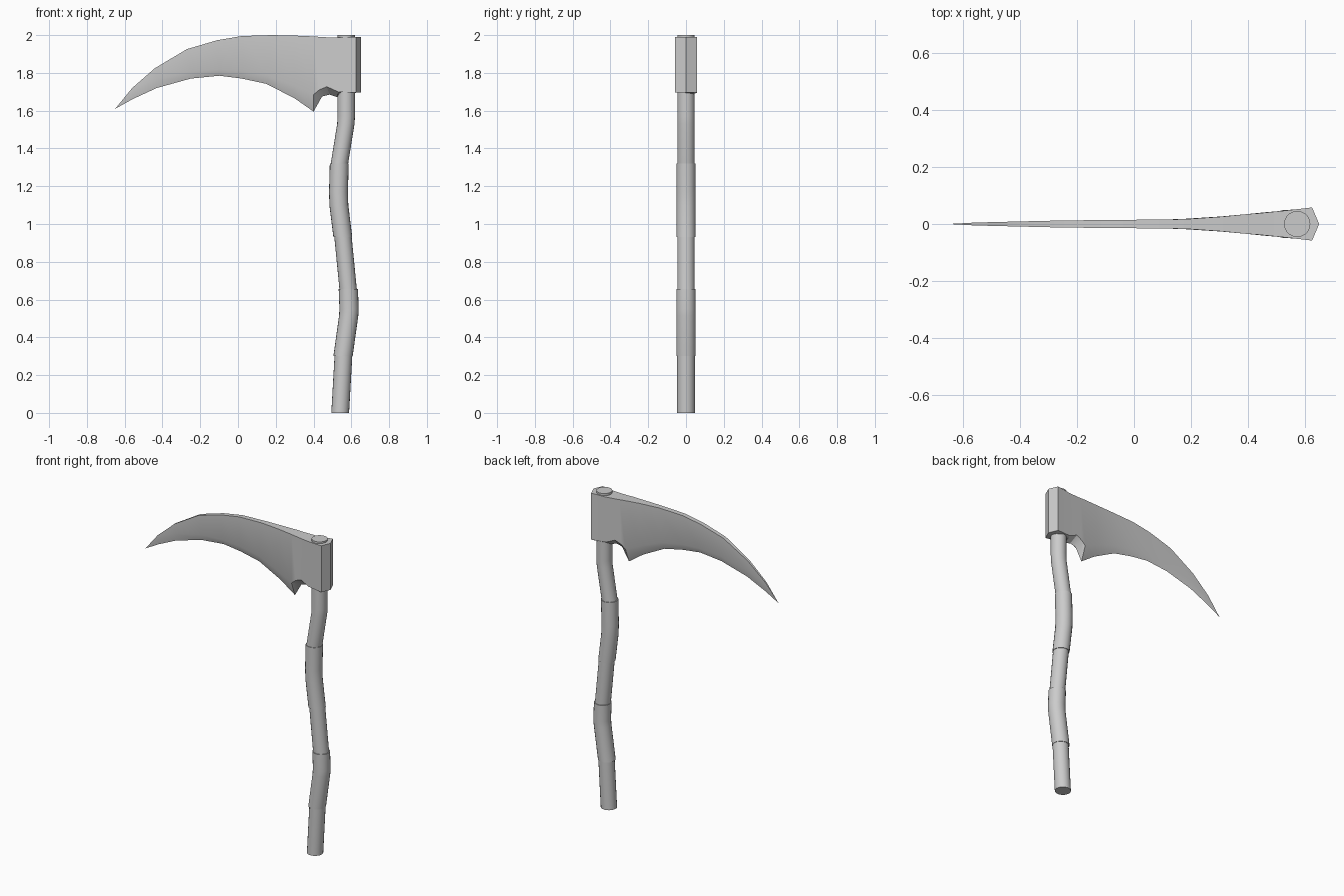
import bpy, bmesh, math


def loft(name, rings, angle=30):
    """Skin a list of equal-length vertex rings, cap both ends, shade by angle."""
    bm = bmesh.new()
    loops = [[bm.verts.new(p) for p in ring] for ring in rings]
    n = len(loops[0])
    for a, b in zip(loops, loops[1:]):
        for i in range(n):
            j = (i + 1) % n
            bm.faces.new((a[i], a[j], b[j], b[i]))
    bm.faces.new(loops[0][::-1])
    bm.faces.new(loops[-1])
    bmesh.ops.remove_doubles(bm, verts=bm.verts, dist=0.0005)
    bmesh.ops.recalc_face_normals(bm, faces=bm.faces)
    me = bpy.data.meshes.new(name)
    bm.to_mesh(me)
    bm.free()
    ob = bpy.data.objects.new(name, me)
    bpy.context.collection.objects.link(ob)
    bpy.ops.object.select_all(action='DESELECT')
    ob.select_set(True)
    bpy.context.view_layer.objects.active = ob
    bpy.ops.object.shade_smooth_by_angle(angle=math.radians(angle))
    return ob


def circle(x, z, r, n=20):
    return [(x + r * math.cos(2 * math.pi * i / n),
             r * math.sin(2 * math.pi * i / n), z) for i in range(n)]


# Crooked handle: stepped sections of slightly different thickness (radius, path)
sections = [
    (0.047, [(0.541, 0), (0.558, 0.30)]),
    (0.051, [(0.556, 0.30), (0.586, 0.515), (0.588, 0.55), (0.584, 0.655)]),
    (0.046, [(0.583, 0.655), (0.556, 0.93)]),
    (0.050, [(0.555, 0.93), (0.534, 1.10), (0.532, 1.17), (0.536, 1.32)]),
    (0.046, [(0.537, 1.32), (0.571, 1.53), (0.573, 1.57), (0.573, 2.0)]),
]
for k, (r, path) in enumerate(sections):
    loft(f"handle_section_{k + 1}", [circle(x, z, r) for x, z in path])

# Blade and socket: stations of top, bevel line, cutting edge and half thickness
stations = [
    # top x, z      bevel x, z      edge x, z     half
    (-0.56, 1.72, -0.56, 1.695, -0.56, 1.66, 0.005),
    (-0.44, 1.825, -0.43, 1.765, -0.43, 1.72, 0.008),
    (-0.27, 1.926, -0.25, 1.808, -0.25, 1.77, 0.012),
    (-0.11, 1.973, -0.10, 1.817, -0.10, 1.785, 0.014),
    (0.02, 1.995, 0.02, 1.81, 0.02, 1.77, 0.015),
    (0.18, 2.0, 0.16, 1.785, 0.15, 1.742, 0.017),
    (0.31, 1.997, 0.30, 1.73, 0.30, 1.665, 0.026),
    (0.40, 1.993, 0.40, 1.685, 0.40, 1.595, 0.035),
    (0.44, 1.99, 0.43, 1.71, 0.445, 1.675, 0.038),
    (0.48, 1.988, 0.47, 1.727, 0.485, 1.685, 0.042),
    (0.53, 1.986, 0.53, 1.70, 0.525, 1.672, 0.047),
    (0.625, 1.99, 0.625, 1.695, 0.625, 1.695, 0.058),
    (0.65, 1.99, 0.65, 1.695, 0.65, 1.695, 0.0),
]
rings = [[(-0.65, 1e-5 * i, 1.61) for i in range(5)]]
for tx, tz, bx, bz, ex, ez, t in stations:
    rings.append([(tx, t, tz), (tx, -t, tz), (bx, -t, bz), (ex, 0, ez), (bx, t, bz)])
loft("blade", rings)
